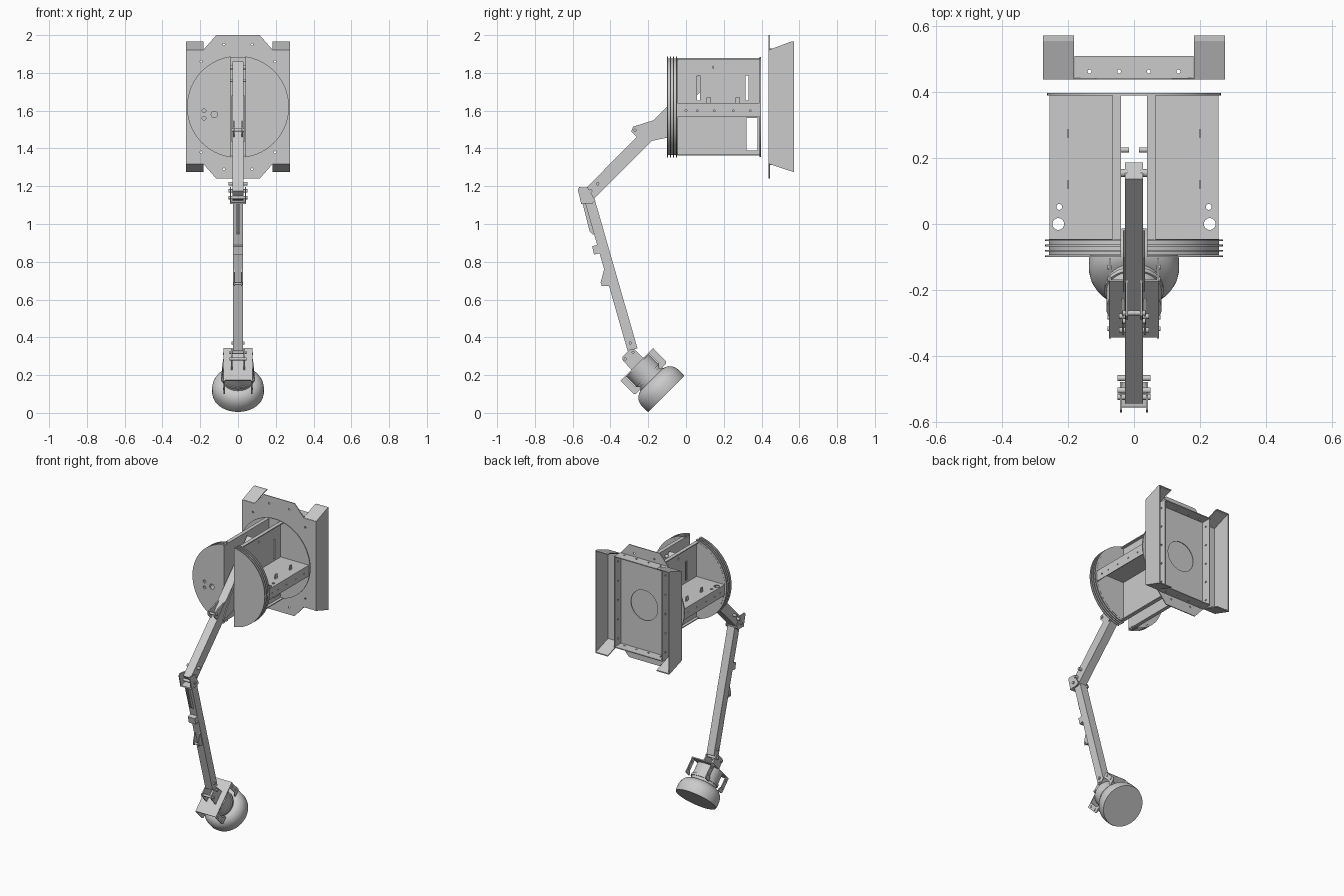
import bpy, bmesh
from math import sin, cos, pi, radians, acos, hypot
from mathutils import Matrix, Vector

if "Cube" in bpy.data.objects:
    bpy.data.objects.remove(bpy.data.objects["Cube"])

I = Matrix.Identity(4)


def finish(bm, name, smooth=False):
    bmesh.ops.recalc_face_normals(bm, faces=bm.faces)
    me = bpy.data.meshes.new(name)
    bm.to_mesh(me)
    bm.free()
    ob = bpy.data.objects.new(name, me)
    bpy.context.collection.objects.link(ob)
    if smooth:
        bpy.ops.object.select_all(action='DESELECT')
        ob.select_set(True)
        bpy.context.view_layer.objects.active = ob
        bpy.ops.object.shade_smooth_by_angle(angle=radians(35))
    return ob


def prism(name, pts, axis, a, b, M=I, smooth=False):
    """Extrude a 2D outline along an axis from a to b."""
    put = {'x': lambda u, v, w: (w, u, v), 'y': lambda u, v, w: (u, w, v),
           'z': lambda u, v, w: (u, v, w)}[axis]
    bm = bmesh.new()
    lo = [bm.verts.new(M @ Vector(put(u, v, a))) for u, v in pts]
    hi = [bm.verts.new(M @ Vector(put(u, v, b))) for u, v in pts]
    bm.faces.new(lo)
    bm.faces.new(hi)
    for i in range(len(pts)):
        j = (i + 1) % len(pts)
        bm.faces.new((lo[i], lo[j], hi[j], hi[i]))
    return finish(bm, name, smooth)


def rect(u0, u1, v0, v1):
    return [(u0, v0), (u1, v0), (u1, v1), (u0, v1)]


def circle(u, v, r, n=24):
    return [(u + r * cos(2 * pi * i / n), v + r * sin(2 * pi * i / n)) for i in range(n)]


def beam(name, p, q, w, hx):
    """Square tube in the y-z plane."""
    dy, dz = q[0] - p[0], q[1] - p[1]
    l = hypot(dy, dz)
    ny, nz = -dz / l * w / 2, dy / l * w / 2
    return prism(name, [(p[0] + ny, p[1] + nz), (q[0] + ny, q[1] + nz),
                        (q[0] - ny, q[1] - nz), (p[0] - ny, p[1] - nz)], 'x', -hx, hx)


def cut(ob, outlines, axis, a, b):
    """Cut a set of separate holes through an object."""
    for o in outlines:
        c = prism('cutter', o, axis, a, b)
        c.hide_render = True
        m = ob.modifiers.new('hole', 'BOOLEAN')
        m.operation, m.solver, m.object = 'DIFFERENCE', 'EXACT', c
        bpy.context.view_layer.objects.active = ob
        bpy.ops.object.modifier_apply(modifier=m.name)
        bpy.data.objects.remove(c, do_unlink=True)


def pin(name, y, z, r, x0, x1):
    return prism(name, circle(y, z, r, 16), 'x', x0, x1, smooth=True)


ZC = 1.62

# Back mounting plate with clipped corners and central hole
half = [(.115, 2.0), (.185, 1.92), (.276, 1.92), (.276, 1.32), (.185, 1.32), (.115, 1.24)]
plate = prism('back_plate', half + [(-x, z) for x, z in reversed(half)], 'y', .438, .444)
cut(plate, [circle(0, ZC, .1, 40)], 'y', .4, .5)
cut(plate, [circle(s * x, z, .006, 10) for s in (-1, 1)
            for x, z in ((.075, 1.95), (.075, 1.29), (.195, 1.86), (.195, 1.38))], 'y', .4, .5)

# Open frame on the back of the plate
for z in (1.312, 1.922):
    f = prism('frame_rail', rect(-.18, .18, .44, .51), 'z', z, z + .006)
    cut(f, [circle(x, .463, .006, 10) for x in (-.135, -.045, .045, .135)], 'z', 1.2, 2)
for s in (-1, 1):
    f = prism('frame_side', rect(.44, .51, 1.312, 1.928), 'x', s * .174, s * .18)
    cut(f, [circle(.475, 1.36 + .13 * i, .006, 10) for i in range(5)], 'x', s * .1, s * .25)

# Side wings with sloped end caps
for s in (-1, 1):
    prism('wing_wall', [(.44, 1.323), (.573, 1.275), (.573, 1.965), (.44, 1.92)],
          'x', s * .271, s * .276)
    prism('wing_top_cap', [(.44, 1.915), (.555, 1.958), (.573, 1.96), (.573, 1.966),
                           (.555, 1.965), (.44, 1.922)], 'x', s * .182, s * .276)
    prism('wing_bottom_cap', [(.44, 1.318), (.555, 1.28), (.573, 1.274), (.573, 1.281),
                              (.555, 1.287), (.44, 1.325)], 'x', s * .182, s * .276)

# Rear drum disc
prism('rear_disc', circle(0, ZC, .264, 72), 'y', .39, .397, smooth=True)


def d_shape(r, s, x0=.04):
    t = acos(x0 / r)
    return [(s * r * cos(-t + 2 * t * i / 36), ZC + r * sin(-t + 2 * t * i / 36)) for i in range(37)]


# Front drum halves: core and thin raised ribs
for s in (-1, 1):
    parts = [prism('front_drum_core', d_shape(.258, s), 'y', -.094, -.046, smooth=True)]
    for y in (-.1, -.084, -.068, -.052):
        parts.append(prism('front_drum_rib', d_shape(.27, s), 'y', y, y + .005, smooth=True))
    if s < 0:
        for p in parts:
            cut(p, [circle(-.18, 1.6, .01), circle(-.18, 1.56, .01), circle(-.125, 1.58, .017)],
                'y', -.2, .1)

# Drum interior: channel walls and shelves
for s in (-1, 1):
    wall = prism('drum_wall', rect(-.05, .392, 1.362, 1.878), 'x', s * .04, s * .046)
    cut(wall, [rect(.32, .378, 1.39, 1.56), rect(.057, .073, 1.655, 1.785),
               rect(.315, .331, 1.655, 1.785), circle(.15, 1.83, .009, 16)],
        'x', s * .02, s * .06)
    for z in (1.362, 1.872):
        prism('wall_flange', rect(s * .04, s * .065, -.05, .392), 'z', z, z + .006)
    shelf = prism('drum_shelf', rect(s * .044, s * .256, -.048, .392), 'z', 1.634, 1.64)
    cut(shelf, [circle(s * .23, 0, .018), circle(s * .227, .052, .009)], 'z', 1.6, 1.7)
    lip = prism('shelf_lip', rect(-.048, .392, 1.567, 1.64), 'x', s * .251, s * .256)
    cut(lip, [circle(y, 1.6, .005, 8) for y in (0, .06, .15, .25, .34)], 'x', s * .2, s * .3)
    for y in (.12, .275):
        prism('shelf_tab', rect(y - .012, y + .012, 1.64, 1.67), 'x', s * .197, s * .203)
    pin('stop_pin', .225, 1.76, .008, s * .015, s * .042)
    pin('pivot_pin', .155, 1.83, .012, s * .02, s * .042)

# Upper arm, its lugs and gussets
beam('upper_arm', (-.52, 1.15), (.162, 1.835), .07, .028)
for s in (-1, 1):
    prism('arm_lug', [(-.29, 1.49), (-.28, 1.515), (-.17, 1.55), (-.15, 1.52), (-.22, 1.43),
                      (-.25, 1.45)], 'x', s * .018, s * .026)
    prism('arm_gusset', [(-.205, 1.435), (-.10, 1.457), (-.02, 1.6), (-.02, 1.68), (-.10, 1.61)],
          'x', s * .028, s * .034)
pin('lug_pin', -.27, 1.497, .008, -.035, .035)

# Elbow bracket
for s in (-1, 1):
    prism('elbow_cheek', [(-.573, 1.183), (-.565, 1.195), (-.52, 1.192), (-.48, 1.125),
                          (-.495, 1.108), (-.555, 1.108)], 'x', s * .036, s * .043)
prism('elbow_web', [(-.557, 1.105), (-.482, 1.118), (-.48, 1.125), (-.556, 1.113)],
      'x', -.043, .043)
for y, z in ((-.505, 1.175), (-.468, 1.213), (-.525, 1.14)):
    pin('elbow_pin', y, z, .009, -.05, .05)

# Lower arm with its clips
beam('lower_arm', (-.507, 1.115), (-.283, .335), .054, .027)
for s in (-1, 1):
    prism('upper_clip', [(-.548, 1.11), (-.51, .96), (-.495, .945), (-.465, .94), (-.5, 1.11)],
          'x', s * .003, s * .009)
    prism('lower_clip', [(-.452, .69), (-.447, .673), (-.39, .67), (-.41, .79), (-.427, .785)],
          'x', s * .015, s * .021)
clip = prism('square_clip', [(-.497, .882), (-.487, .838), (-.43, .852), (-.442, .897)],
             'x', -.026, .026)
pin('clip_pin', -.438, .684, .007, -.024, .024)
pin('wrist_pin_upper', -.295, .37, .008, -.035, .035)

# Head, built upright then tilted: z runs from the flat face to the arm
H = Matrix.Translation((0, -.105, .1)) @ Matrix.Rotation(radians(45), 4, 'X')
bm = bmesh.new()
profile = [(0, 0), (.134, 0), (.137, .012), (.137, .045), (.134, .062), (.126, .08), (.113, .095),
           (.098, .104), (.084, .108), (.084, .125), (.09, .125), (.09, .14), (.084, .14),
           (.084, .215), (0, .215)]
vs = [bm.verts.new((r, 0, z)) for r, z in profile]
es = [bm.edges.new(e) for e in zip(vs, vs[1:])]
bmesh.ops.spin(bm, geom=vs + es, axis=(0, 0, 1), cent=(0, 0, 0), angle=2 * pi, steps=48)
bmesh.ops.remove_doubles(bm, verts=bm.verts, dist=1e-5)
bmesh.ops.transform(bm, matrix=H, verts=bm.verts)
finish(bm, 'head_bell', True)

# Head bracket: back plate and four corner tabs
prism('head_plate', rect(-.076, .076, -.118, .124), 'z', .214, .221, H)
for s in (-1, 1):
    for t in (-1, 1):
        prism('head_tab', [(t * .088, .221), (t * .122, .221), (t * .122, .122), (t * .113, .114),
                           (t * .072, .114), (t * .072, .128), (t * .088, .145)],
              'x', s * .07, s * .076, H)
        for z in (.145, .195):
            prism('head_bolt', circle(t * .107, z, .007, 12), 'x', s * .068, s * .08, H, True)
    # Wrist clevis
    prism('wrist_cheek', [(-.04, .221), (-.036, .29), (-.026, .302), (.035, .302), (.048, .285),
                          (.05, .221)], 'x', s * .03, s * .037, H)
for p, z in ((-.022, .285), (.032, .28)):
    prism('wrist_pin', circle(p, z, .008, 16), 'x', -.046, .046, H, True)
